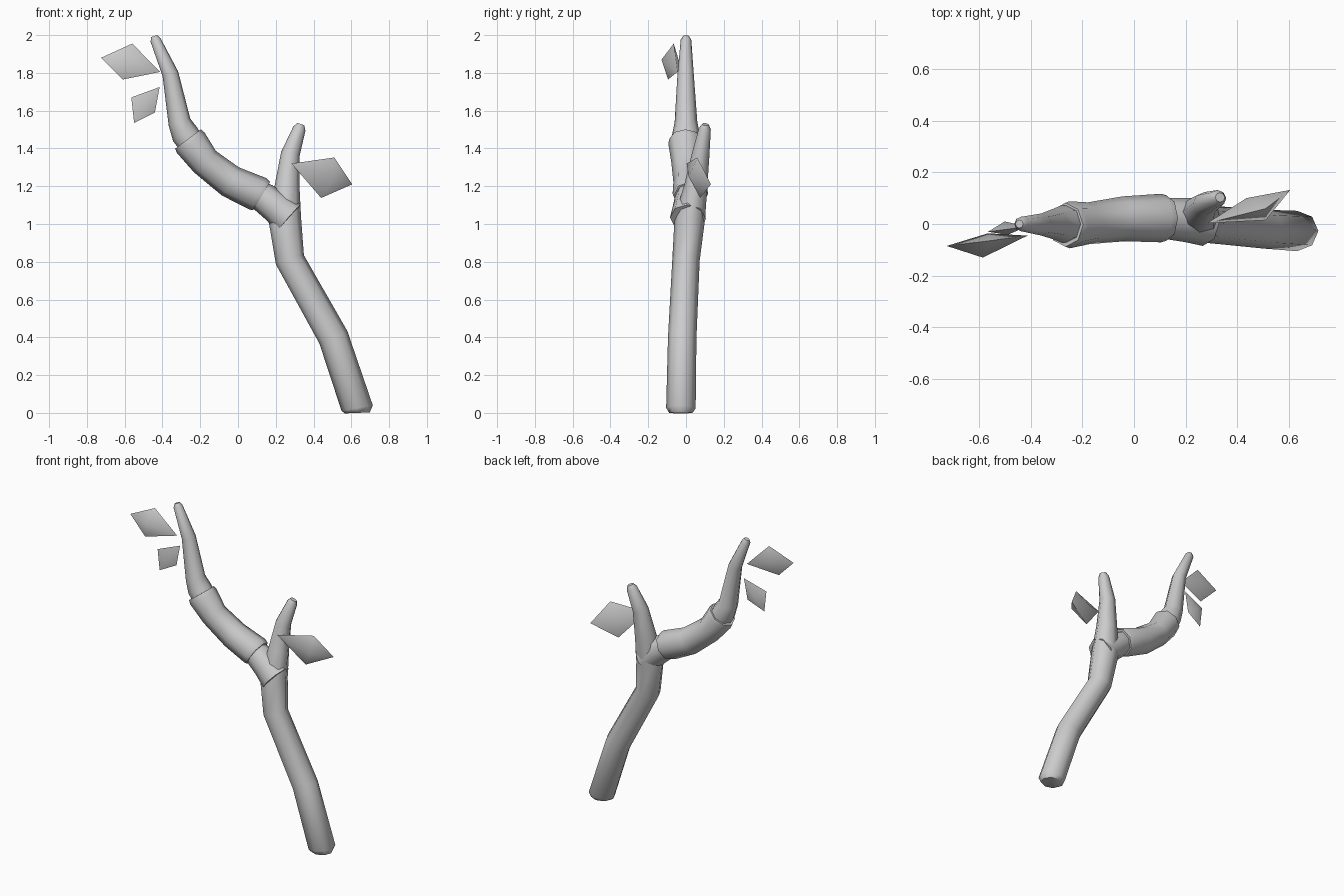
import bpy, bmesh, math
from mathutils import Vector

cube = bpy.data.objects.get("Cube")
if cube:
    bpy.data.objects.remove(cube, do_unlink=True)

grey = bpy.data.materials.new("plain_grey")
grey.use_nodes = True
grey.diffuse_color = (0.6, 0.6, 0.6, 1)
grey.node_tree.nodes["Principled BSDF"].inputs["Base Color"].default_value = (0.6, 0.6, 0.6, 1)


def finish(name, bm, angle):
    bmesh.ops.recalc_face_normals(bm, faces=bm.faces)
    mesh = bpy.data.meshes.new(name)
    bm.to_mesh(mesh)
    bm.free()
    mesh.materials.append(grey)
    obj = bpy.data.objects.new(name, mesh)
    bpy.context.collection.objects.link(obj)
    bpy.ops.object.select_all(action='DESELECT')
    obj.select_set(True)
    bpy.context.view_layer.objects.active = obj
    bpy.ops.object.shade_smooth_by_angle(angle=math.radians(angle))


def limb(name, path, depth=1.0, sides=8):
    """Tapered tube through (x, y, z, radius) points, capped at both ends."""
    bm = bmesh.new()
    pts = [Vector(p[:3]) for p in path]
    steps = [(b - a).normalized() for a, b in zip(pts, pts[1:])]
    rings = []
    for i, p in enumerate(pts):
        t = (steps[max(i - 1, 0)] + steps[min(i, len(steps) - 1)]).normalized()
        u = Vector((0, 1, 0)).cross(t).normalized()
        v = t.cross(u)
        ring = []
        for k in range(sides):
            a = math.tau * k / sides
            offset = u * math.cos(a) + v * math.sin(a) * depth
            ring.append(bm.verts.new(p + offset * path[i][3]))
        rings.append(ring)
    for low, high in zip(rings, rings[1:]):
        for k in range(sides):
            n = (k + 1) % sides
            bm.faces.new((low[k], low[n], high[n], high[k]))
    bm.faces.new(rings[0])
    bm.faces.new(rings[-1])
    finish(name, bm, 55)


def leaf(name, outline, front, back):
    """Faceted lozenge: a four-cornered rim with a peak on each side."""
    bm = bmesh.new()
    rim = [bm.verts.new(p) for p in outline]
    for peak in (bm.verts.new(front), bm.verts.new(back)):
        for k in range(4):
            bm.faces.new((rim[k], rim[(k + 1) % 4], peak))
    finish(name, bm, 75)


# Main stem, from the chamfered foot to the short tip
limb("stem", [
    (0.632, -0.027, 0.0, 0.066), (0.631, -0.027, 0.025, 0.084),
    (0.505, -0.02, 0.40, 0.081), (0.275, 0.0, 0.81, 0.078),
    (0.247, 0.02, 1.03, 0.087), (0.26, 0.052, 1.20, 0.066),
    (0.277, 0.078, 1.37, 0.05), (0.325, 0.1, 1.505, 0.034),
    (0.333, 0.103, 1.527, 0.02)], 0.93)

# Stub joining the stem to the side branch
limb("branch_stub", [
    (0.27, 0.01, 1.03, 0.095), (0.2, 0.015, 1.09, 0.085),
    (0.135, 0.02, 1.14, 0.08), (0.09, 0.02, 1.17, 0.07)])

# Thick side branch
limb("side_branch", [
    (0.125, 0.023, 1.148, 0.088), (0.105, 0.023, 1.16, 0.094),
    (-0.04, 0.02, 1.225, 0.087), (-0.175, 0.003, 1.33, 0.081),
    (-0.25, -0.003, 1.43, 0.091), (-0.265, -0.003, 1.45, 0.085)])

# Slender twig rising from the end of the side branch
limb("upper_twig", [
    (-0.235, 0.0, 1.41, 0.07), (-0.28, 0.0, 1.475, 0.073),
    (-0.31, 0.0, 1.54, 0.06), (-0.358, -0.002, 1.795, 0.043),
    (-0.437, 0.0, 1.975, 0.028), (-0.444, 0.0, 1.995, 0.016)])

# Loose leaves
leaf("upper_leaf",
     [(-0.725, -0.085, 1.88), (-0.56, -0.065, 1.955),
      (-0.412, -0.045, 1.805), (-0.61, -0.095, 1.765)],
     (-0.585, -0.13, 1.87), (-0.565, -0.036, 1.86))
leaf("lower_leaf",
     [(-0.565, -0.03, 1.67), (-0.415, -0.01, 1.725),
      (-0.44, -0.012, 1.59), (-0.55, -0.03, 1.535)],
     (-0.49, -0.042, 1.64), (-0.5, 0.01, 1.63))
leaf("stem_leaf",
     [(0.283, 0.003, 1.32), (0.51, 0.06, 1.352),
      (0.605, 0.132, 1.21), (0.44, 0.075, 1.138)],
     (0.51, 0.015, 1.25), (0.435, 0.1, 1.26))
